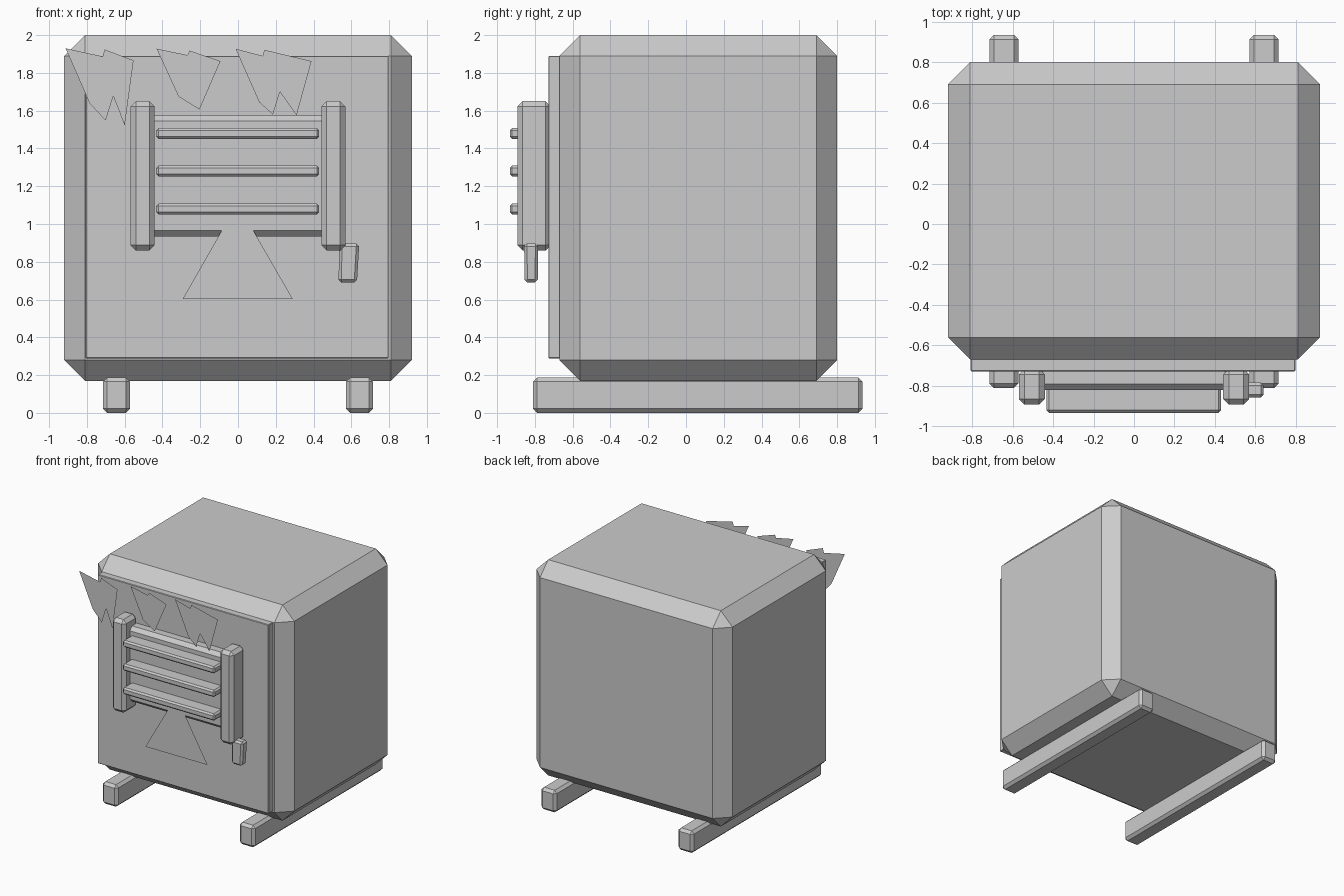
import bpy, bmesh

if "Cube" in bpy.data.objects:
    bpy.data.objects.remove(bpy.data.objects["Cube"])


def add_object(name, bm):
    bmesh.ops.recalc_face_normals(bm, faces=bm.faces[:])
    mesh = bpy.data.meshes.new(name)
    bm.to_mesh(mesh)
    bm.free()
    obj = bpy.data.objects.new(name, mesh)
    bpy.context.collection.objects.link(obj)
    return obj


def chamfer_box(name, x, y, z, bevel, taper=1.0, shift=0.0):
    """Box between (min, max) ranges; taper and shift act on the bottom end."""
    bm = bmesh.new()
    bmesh.ops.create_cube(bm, size=1)
    for v in bm.verts:
        low = v.co.z < 0
        t = taper if low else 1.0
        v.co.x = sum(x) / 2 + v.co.x * (x[1] - x[0]) * t + (shift if low else 0)
        v.co.y = sum(y) / 2 + v.co.y * (y[1] - y[0]) * t
        v.co.z = sum(z) / 2 + v.co.z * (z[1] - z[0])
    if bevel:
        bmesh.ops.bevel(bm, geom=bm.edges[:], offset=bevel, segments=1,
                        affect='EDGES', profile=0.5)
    return add_object(name, bm)


def flat_shape(name, points, y):
    bm = bmesh.new()
    bm.faces.new([bm.verts.new((px, y, pz)) for px, pz in points])
    obj = add_object(name, bm)
    if obj.data.polygons[0].normal.y > 0:
        obj.data.flip_normals()
    return obj


# Main cabinet and front door panel
chamfer_box("cabinet_body", (-0.92, 0.92), (-0.67, 0.80), (0.17, 2.0), 0.11)
chamfer_box("front_panel", (-0.807, 0.797), (-0.728, -0.66), (0.288, 1.89), 0.004)

# Skids and window posts, one per side
for side, s in (("left", -1), ("right", 1)):
    cx = s * 0.643
    chamfer_box(side + "_skid", (cx - 0.072, cx + 0.072), (-0.81, 0.935), (0, 0.187), 0.022)
    cx = s * 0.505
    chamfer_box(side + "_window_post", (cx - 0.064, cx + 0.064), (-0.893, -0.715), (0.86, 1.65), 0.028)

# Window plate with three grille bars
chamfer_box("window_plate", (-0.48, 0.48), (-0.82, -0.69), (0.935, 1.575), 0.03)
for i in range(3):
    cz = 1.08 + i * 0.2
    chamfer_box(f"grille_bar_{i + 1}", (-0.433, 0.43), (-0.933, -0.80), (cz - 0.029, cz + 0.029), 0.013)

# Latch handle under the right post
chamfer_box("latch_handle", (0.536, 0.642), (-0.857, -0.782), (0.69, 0.897), 0.015, 0.92, -0.008)

# Flat decorative shards along the top of the door
shards = [
    [(-0.913, 1.93), (-0.717, 1.887), (-0.706, 1.924), (-0.553, 1.866),
     (-0.60, 1.522), (-0.66, 1.677), (-0.701, 1.548), (-0.786, 1.64)],
    [(-0.431, 1.928), (-0.267, 1.894), (-0.257, 1.918), (-0.093, 1.862),
     (-0.204, 1.606), (-0.315, 1.675)],
    [(-0.013, 1.928), (0.13, 1.89), (0.14, 1.922), (0.389, 1.862),
     (0.31, 1.575), (0.222, 1.70), (0.185, 1.58), (0.112, 1.645)],
]
for i, pts in enumerate(shards):
    flat_shape(f"top_shard_{i + 1}", pts, -0.825)

# Flared flat plate beneath the window
flat_shape("lower_flare", [(-0.293, 0.603), (0.29, 0.603), (0.08, 0.967), (-0.085, 0.967)], -0.822)
